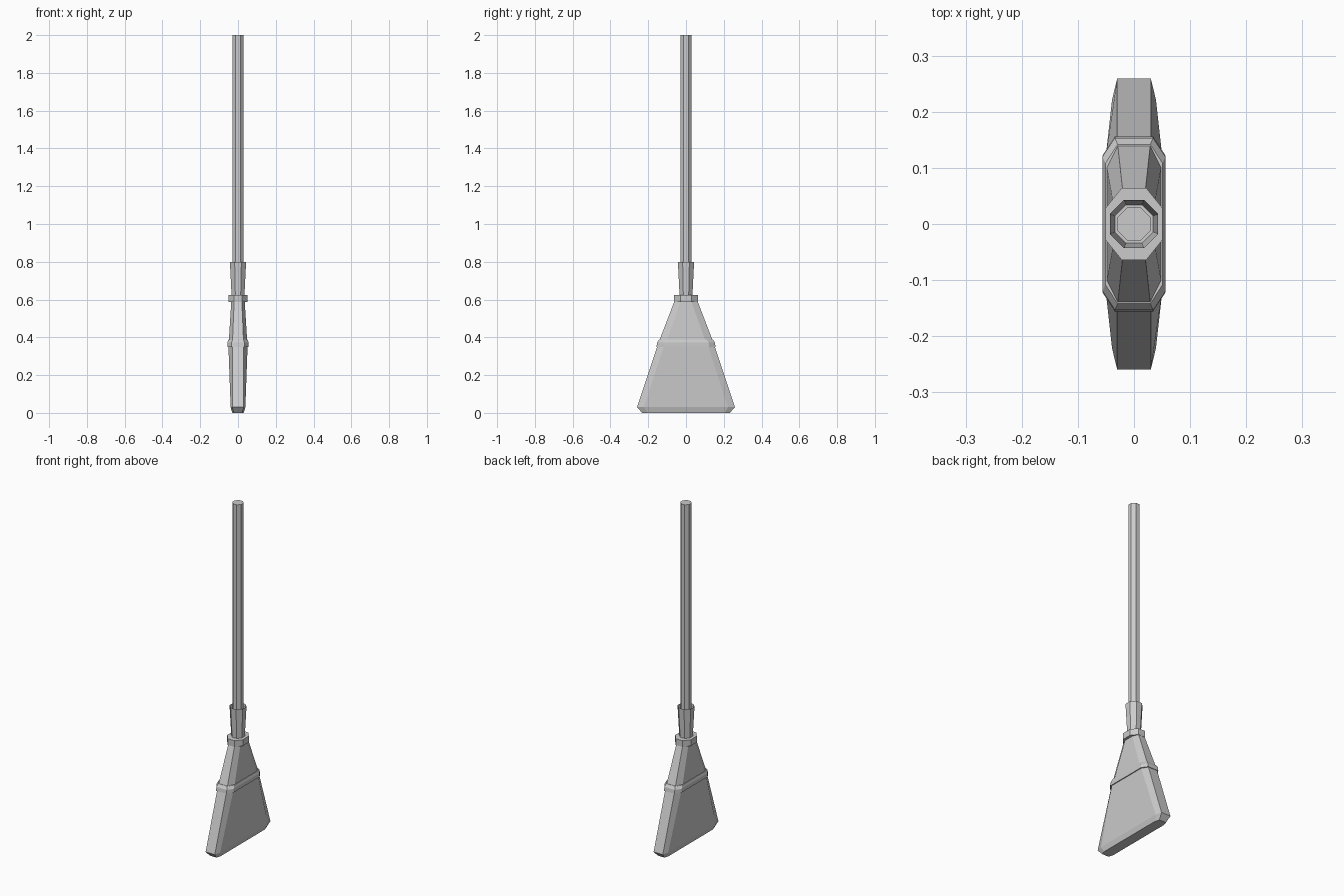
import bpy, bmesh

if "Cube" in bpy.data.objects:
    bpy.data.objects.remove(bpy.data.objects["Cube"])


def octagon(z, hx, hy, fx, fy):
    """Eight-sided section: half sizes hx, hy; end flats reach fx, side flats reach fy."""
    return [(hx, -fy, z), (hx, fy, z), (fx, hy, z), (-fx, hy, z),
            (-hx, fy, z), (-hx, -fy, z), (-fx, -hy, z), (fx, -hy, z)]


def regular(z, a):
    """Regular octagon with apothem a."""
    return octagon(z, a, a, a * 0.414, a * 0.414)


def loft(name, sections, caps=True):
    """Skin a stack of octagons, bottom to top, with flat faces."""
    bm = bmesh.new()
    rings = [[bm.verts.new(p) for p in s] for s in sections]
    for low, high in zip(rings, rings[1:]):
        for i in range(8):
            j = (i + 1) % 8
            bm.faces.new((low[i], low[j], high[j], high[i]))
    if caps:
        bm.faces.new(rings[0][::-1])
        bm.faces.new(rings[-1])
    mesh = bpy.data.meshes.new(name)
    bm.to_mesh(mesh)
    bm.free()
    obj = bpy.data.objects.new(name, mesh)
    bpy.context.collection.objects.link(obj)
    return obj


# Long octagonal pole
loft("handle", [regular(0.60, 0.029), regular(2.0, 0.029)])

# Flared open sleeve around the pole
loft("handle_sleeve", [regular(0.60, 0.033), regular(0.80, 0.043)], caps=False)

# Flat ring where the sleeve meets the head
loft("neck_ring", [octagon(0.588, 0.051, 0.064, 0.022, 0.028),
                   octagon(0.625, 0.051, 0.064, 0.022, 0.028)])

# Upper, bound part of the bristles
loft("bristle_neck", [octagon(0.36, 0.050, 0.150, 0.030, 0.110),
                      octagon(0.60, 0.035, 0.058, 0.020, 0.025)])

# Binding band, tapered with the head
loft("binding_band", [octagon(0.35, 0.056, 0.156, 0.034, 0.122),
                      octagon(0.372, 0.056, 0.153, 0.034, 0.120),
                      octagon(0.388, 0.051, 0.142, 0.029, 0.108)])

# Spreading bristle block with a bevelled bottom edge
loft("bristles", [octagon(0.0, 0.030, 0.232, 0.022, 0.205),
                  octagon(0.03, 0.039, 0.259, 0.030, 0.222),
                  octagon(0.36, 0.051, 0.149, 0.030, 0.115)])
